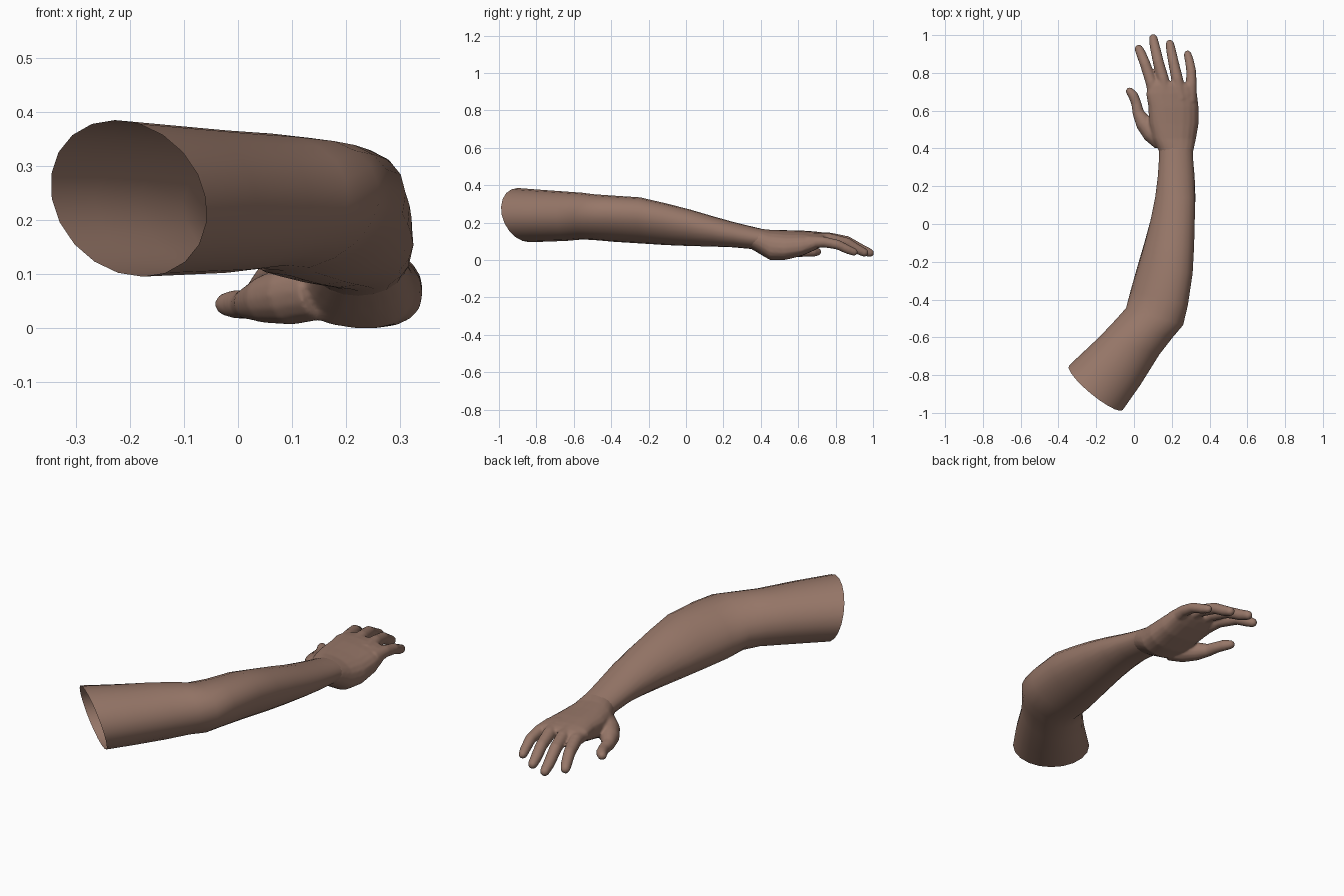
import bpy, bmesh, math
from mathutils import Vector

skin = bpy.data.materials.new("brown skin")
skin.diffuse_color = (0.31, 0.185, 0.14, 1)


def loft(bm, rings, cap):
    """Bridge a list of equal rings; optionally close both ends."""
    rows = [[bm.verts.new(p) for p in r] for r in rings]
    n = len(rows[0])
    for a, b in zip(rows, rows[1:]):
        for i in range(n):
            j = (i + 1) % n
            bm.faces.new((a[i], a[j], b[j], b[i]))
    if cap:
        bm.faces.new(rows[0][::-1])
        bm.faces.new(rows[-1])


def section(xl, yl, xr, yr, zlo, zhi, skew=0.0, lean=0.0, tilt=0.0, power=1.0, n=20):
    """Oval ring between a left and a right point, with its top skewed or leaned."""
    half = Vector((xr - xl, yr - yl, 0)) / 2
    mid = Vector(((xl + xr) / 2, (yl + yr) / 2, (zlo + zhi) / 2))
    across = half.normalized()
    back = Vector((across.y, -across.x, 0))
    out = []
    for i in range(n):
        t = 2 * math.pi * i / n
        c, s = math.cos(t), math.sin(t)
        c = math.copysign(abs(c) ** power, c)
        s = math.copysign(abs(s) ** power, s)
        p = mid + half * c + across * skew * s + back * lean * s
        p.z += s * (zhi - zlo) / 2 - tilt * c
        out.append(p)
    return out


def digit(bm, pts, n=14):
    """Closed tapered tube with a round tip, through (x, y, z, radius) points."""
    ps = [Vector(p[:3]) for p in pts]
    rs = [p[3] for p in pts]
    d = (ps[-1] - ps[-2]).normalized()
    end, r = ps[-1], rs[-1]
    for f, g in ((0.5, 0.86), (0.85, 0.5), (1.0, 0.15)):
        ps.append(end + d * r * f)
        rs.append(r * g)
    rings = []
    for k, p in enumerate(ps):
        t = (ps[min(k + 1, len(ps) - 1)] - ps[max(k - 1, 0)]).normalized()
        u = t.cross(Vector((0, 0, 1))).normalized()
        v = u.cross(t)
        rings.append([p + (u * math.cos(a) + v * math.sin(a)) * rs[k]
                      for a in (2 * math.pi * i / n for i in range(n))])
    loft(bm, rings, True)


def finish(name, bm):
    bmesh.ops.recalc_face_normals(bm, faces=bm.faces)
    me = bpy.data.meshes.new(name)
    bm.to_mesh(me)
    bm.free()
    me.materials.append(skin)
    for p in me.polygons:
        p.use_smooth = True
    ob = bpy.data.objects.new(name, me)
    bpy.context.collection.objects.link(ob)
    return ob


# Arm: open sleeve from the cut upper arm, round the elbow, to the wrist
bm = bmesh.new()
loft(bm, [
    section(-0.345, -0.750, -0.060, -0.985, 0.095, 0.385, 0.0, 0.04),
    section(-0.265, -0.675, 0.035, -0.850, 0.098, 0.375, 0.0, 0.01),
    section(-0.180, -0.595, 0.135, -0.690, 0.102, 0.366),
    section(-0.100, -0.510, 0.205, -0.600, 0.110, 0.360, 0.01),
    section(-0.042, -0.445, 0.260, -0.535, 0.106, 0.352, 0.025),
    section(-0.012, -0.350, 0.280, -0.430, 0.097, 0.345, 0.04),
    section(0.025, -0.220, 0.305, -0.260, 0.088, 0.335, 0.04),
    section(0.058, -0.100, 0.315, -0.120, 0.080, 0.304, 0.03),
    section(0.088, 0.020, 0.321, 0.010, 0.075, 0.272, 0.02),
    section(0.112, 0.140, 0.325, 0.140, 0.072, 0.235, 0.01),
    section(0.126, 0.250, 0.321, 0.250, 0.068, 0.204),
    section(0.132, 0.340, 0.313, 0.340, 0.060, 0.182),
    section(0.134, 0.400, 0.311, 0.400, 0.056, 0.168),
], False)
finish("arm", bm)

# Hand: palm and five digits fused into one smooth surface
bm = bmesh.new()
loft(bm, [
    section(0.145, 0.340, 0.302, 0.340, 0.064, 0.165),
    section(0.130, 0.390, 0.315, 0.390, 0.035, 0.168, power=0.9),
    section(0.098, 0.450, 0.328, 0.450, 0.000, 0.161, tilt=0.010, power=0.85),
    section(0.080, 0.530, 0.342, 0.530, 0.003, 0.157, tilt=0.016, power=0.85),
    section(0.076, 0.620, 0.342, 0.620, 0.026, 0.154, tilt=0.016, power=0.8),
    section(0.064, 0.690, 0.334, 0.690, 0.056, 0.150, tilt=0.012, power=0.8),
    section(0.078, 0.735, 0.322, 0.725, 0.076, 0.144, tilt=0.010, power=0.8),
    section(0.110, 0.760, 0.290, 0.745, 0.090, 0.136, tilt=0.008, power=0.8),
], True)
for pts in (
    # thumb
    [(0.15, 0.44, 0.07, 0.055), (0.095, 0.485, 0.06, 0.055), (0.052, 0.535, 0.053, 0.045),
     (0.022, 0.59, 0.046, 0.031), (0.012, 0.64, 0.044, 0.027), (-0.004, 0.68, 0.044, 0.027),
     (-0.022, 0.702, 0.044, 0.022)],
    # index, middle, ring and little fingers
    [(0.115, 0.66, 0.105, 0.038), (0.092, 0.75, 0.110, 0.031), (0.058, 0.85, 0.092, 0.028),
     (0.036, 0.905, 0.062, 0.026), (0.026, 0.927, 0.050, 0.023)],
    [(0.175, 0.66, 0.115, 0.038), (0.153, 0.77, 0.116, 0.031), (0.128, 0.86, 0.100, 0.029),
     (0.110, 0.94, 0.056, 0.027), (0.102, 0.983, 0.038, 0.023)],
    [(0.250, 0.66, 0.110, 0.038), (0.228, 0.77, 0.112, 0.031), (0.208, 0.86, 0.092, 0.028),
     (0.196, 0.92, 0.056, 0.026), (0.190, 0.953, 0.040, 0.023)],
    [(0.296, 0.65, 0.095, 0.037), (0.303, 0.74, 0.096, 0.029), (0.303, 0.81, 0.082, 0.026),
     (0.293, 0.865, 0.056, 0.024), (0.284, 0.898, 0.043, 0.021)],
):
    digit(bm, pts)
hand = finish("hand", bm)
fuse = hand.modifiers.new("fuse", 'REMESH')
fuse.mode = 'VOXEL'
fuse.voxel_size = 0.006
fuse.use_smooth_shade = True
soft = hand.modifiers.new("soften", 'SMOOTH')
soft.factor = 0.5
soft.iterations = 7
